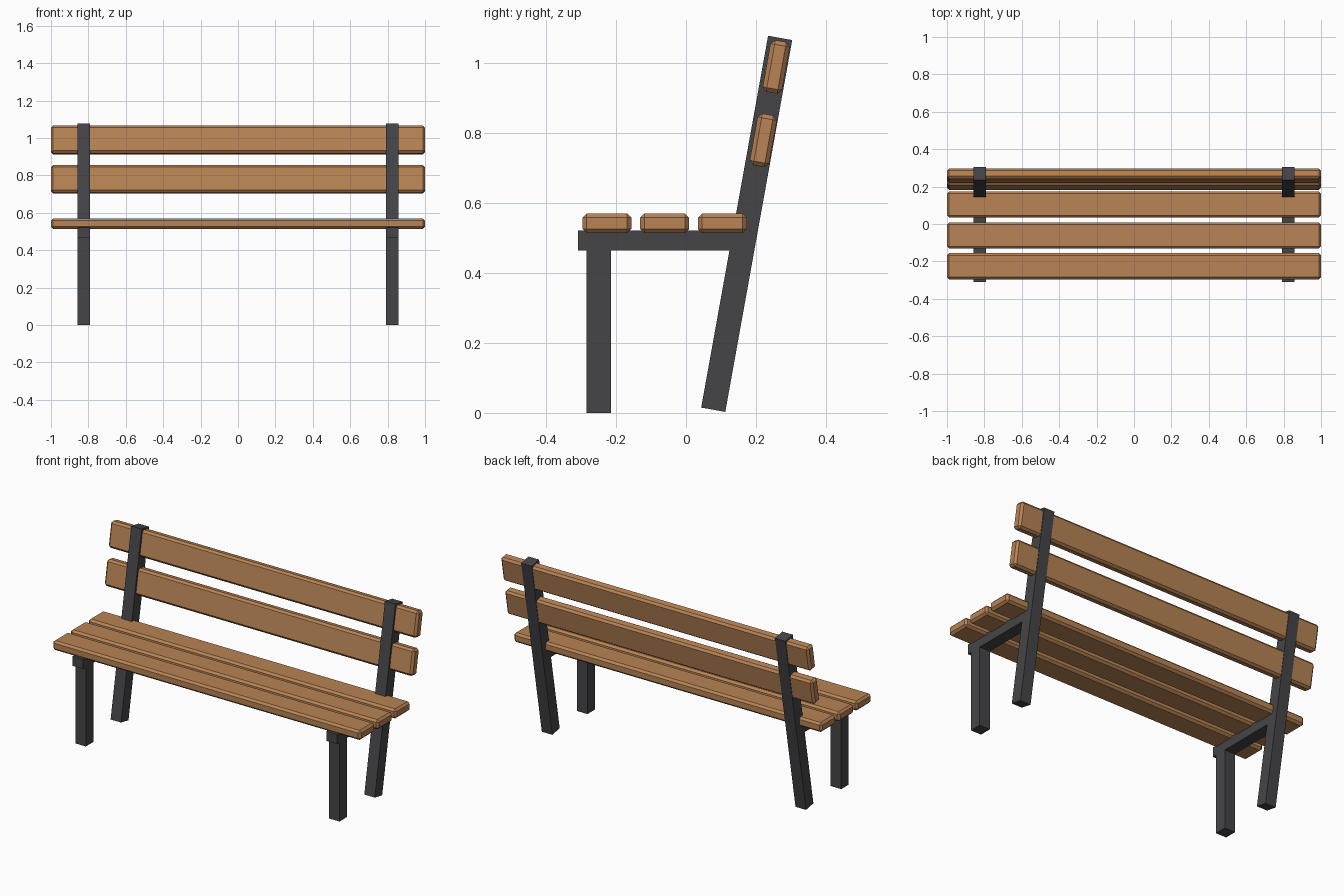
import bpy, bmesh, math
from mathutils import Matrix, Vector

if "Cube" in bpy.data.objects:
    bpy.data.objects.remove(bpy.data.objects["Cube"])

TILT = math.radians(-10.2)  # backrest leans towards +y


def material(name, rgb):
    m = bpy.data.materials.new(name)
    m.diffuse_color = (*rgb, 1)
    m.use_nodes = True
    m.node_tree.nodes["Principled BSDF"].inputs["Base Color"].default_value = m.diffuse_color
    return m


wood = material("warm_wood", (0.48, 0.23, 0.09))
metal = material("dark_metal", (0.06, 0.058, 0.065))


def box(name, centre, size, mat, tilt=0.0, chamfer=0.0):
    bm = bmesh.new()
    bmesh.ops.create_cube(bm, size=1)
    bmesh.ops.scale(bm, vec=Vector(size), verts=bm.verts)
    if chamfer:
        bmesh.ops.bevel(bm, geom=bm.edges[:], offset=chamfer, segments=1,
                        affect='EDGES', profile=0.5)
    bm.transform(Matrix.Rotation(tilt, 4, 'X'))
    me = bpy.data.meshes.new(name)
    bm.to_mesh(me)
    bm.free()
    me.materials.append(mat)
    ob = bpy.data.objects.new(name, me)
    ob.location = centre
    bpy.context.collection.objects.link(ob)
    return ob


# Seat slats
for i, y in enumerate((-0.226, -0.061, 0.104)):
    box(f"seat_slat_{i + 1}", (0, y, 0.542), (2, 0.14, 0.056), wood, chamfer=0.012)

# Backrest slats, set into the leaning posts
for i, (y, z) in enumerate(((0.221, 0.779), (0.258, 0.989))):
    box(f"back_slat_{i + 1}", (0, y, z), (2, 0.056, 0.15), wood, TILT, 0.012)

# Frames on both sides
for side, s in (("left", -1), ("right", 1)):
    x = 0.824 * s
    box(f"front_leg_{side}", (x, -0.249, 0.235), (0.068, 0.07, 0.47), metal)
    box(f"seat_rail_{side}", (x, -0.0745, 0.493), (0.068, 0.469, 0.057), metal)
    box(f"back_post_{side}", (x, 0.1735, 0.5405), (0.068, 0.07, 1.08), metal, TILT)
